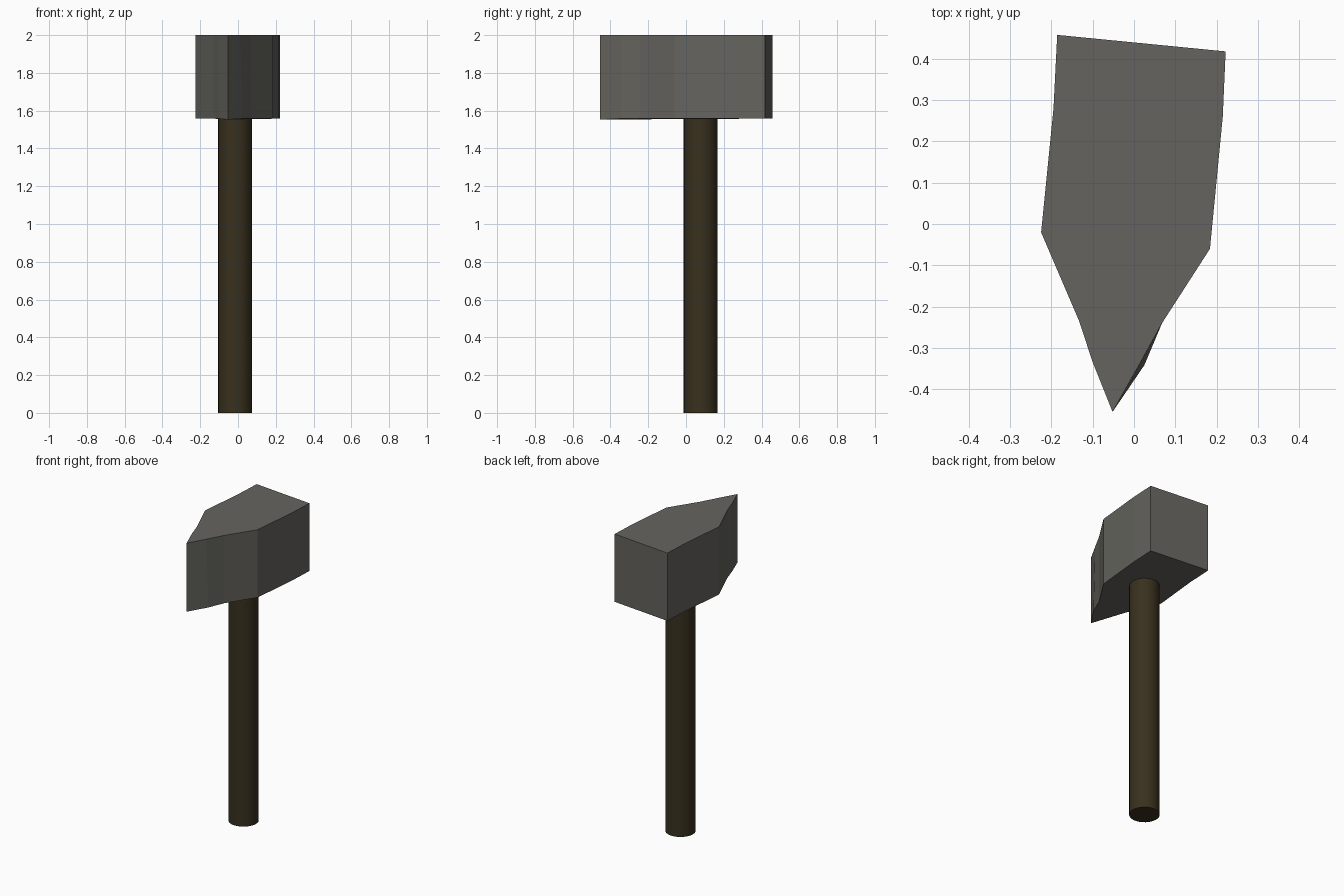
import bpy, bmesh, math

if "Cube" in bpy.data.objects:
    bpy.data.objects.remove(bpy.data.objects["Cube"])


def paint(obj, name, rgb):
    mat = bpy.data.materials.new(name)
    mat.diffuse_color = (*rgb, 1)
    mat.use_nodes = True
    mat.node_tree.nodes["Principled BSDF"].inputs["Base Color"].default_value = mat.diffuse_color
    obj.data.materials.append(mat)


# Handle: plain round shaft, seated in the head
HANDLE_TOP = 1.57
bpy.ops.mesh.primitive_cylinder_add(vertices=32, radius=0.09, depth=HANDLE_TOP,
                                    location=(-0.015, 0.078, HANDLE_TOP / 2))
handle = bpy.context.object
handle.name = "handle"
bpy.ops.object.shade_smooth_by_angle(angle=math.radians(40))
paint(handle, "dark_wood", (0.04, 0.03, 0.013))

# Head: wedge-nosed block, slightly turned; the upper edge near the tip is hollower
lower = [(-0.186, 0.458), (-0.195, 0.28), (-0.225, -0.02), (-0.133, -0.235),
         (-0.1, -0.335), (-0.052, -0.455), (0.025, -0.342), (0.068, -0.24),
         (0.184, -0.06), (0.215, 0.26), (0.222, 0.418)]
upper = list(lower)
upper[6] = (0.012, -0.342)

bm = bmesh.new()
bottom = [bm.verts.new((x, y, 1.553 if y < -0.4 else 1.558)) for x, y in lower]
top = [bm.verts.new((x, y, 2.0)) for x, y in upper]
n = len(lower)
bm.faces.new(bottom)
bm.faces.new(top)
for i in range(n):
    j = (i + 1) % n
    bm.faces.new((bottom[i], bottom[j], top[j], top[i]))
bmesh.ops.recalc_face_normals(bm, faces=bm.faces)
mesh = bpy.data.meshes.new("head")
bm.to_mesh(mesh)
bm.free()
head = bpy.data.objects.new("head", mesh)
bpy.context.collection.objects.link(head)
paint(head, "dark_metal", (0.13, 0.127, 0.113))
